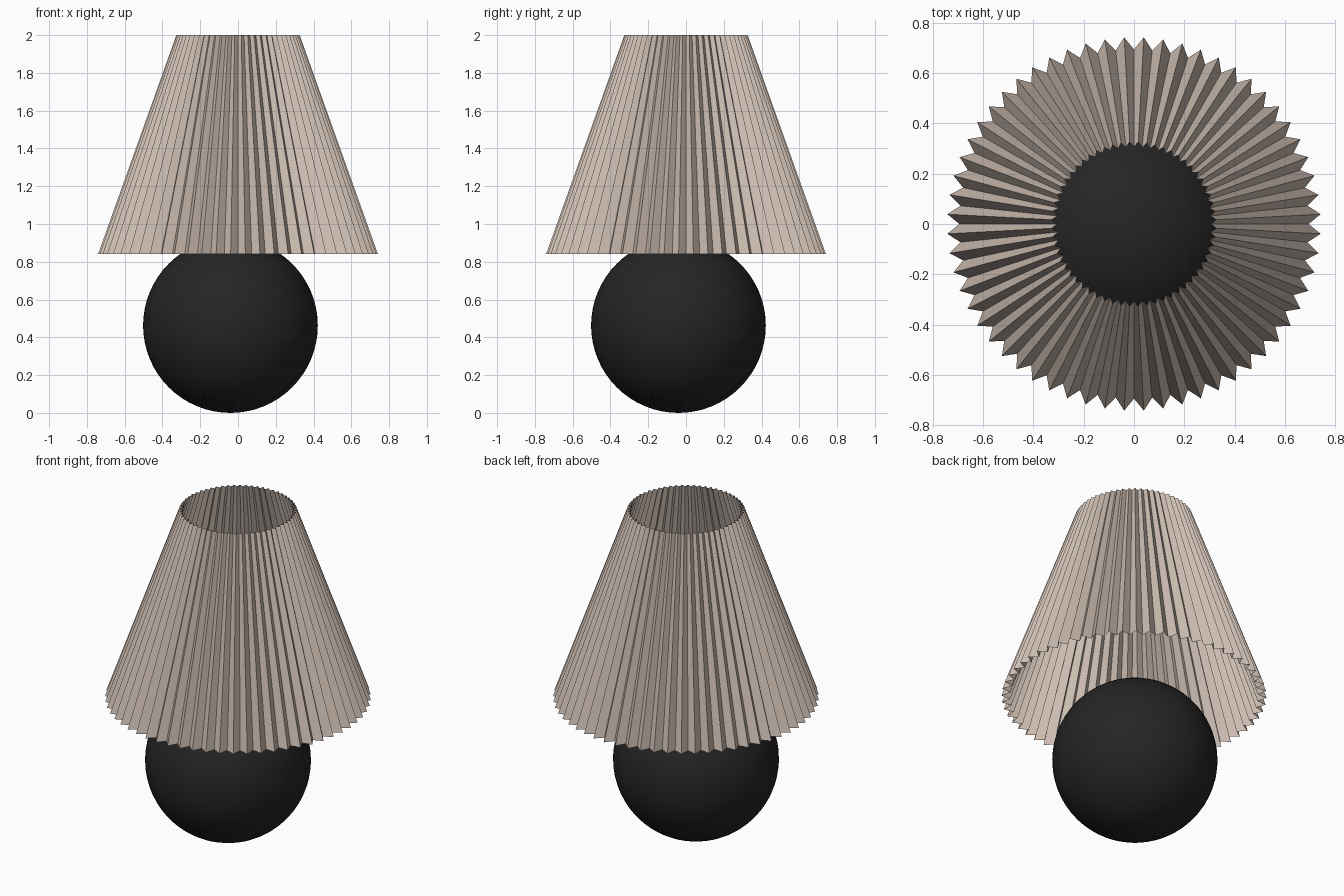
import bpy
import bmesh
from math import cos, sin, pi

cube = bpy.data.objects.get("Cube")
if cube:
    bpy.data.objects.remove(cube, do_unlink=True)


def make_material(name, rgb, roughness):
    mat = bpy.data.materials.new(name)
    mat.use_nodes = True
    colour = (*rgb, 1.0)
    mat.diffuse_color = colour
    bsdf = mat.node_tree.nodes["Principled BSDF"]
    bsdf.inputs["Base Color"].default_value = colour
    bsdf.inputs["Roughness"].default_value = roughness
    return mat


def add_object(name, bm, mat, smooth):
    mesh = bpy.data.meshes.new(name)
    for face in bm.faces:
        face.smooth = smooth
    bm.to_mesh(mesh)
    bm.free()
    mesh.materials.append(mat)
    obj = bpy.data.objects.new(name, mesh)
    bpy.context.collection.objects.link(obj)
    return obj


fabric = make_material("warm beige fabric", (0.62, 0.52, 0.45), 0.8)
black = make_material("matt black", (0.018, 0.018, 0.018), 0.5)

# Round base, set slightly off the shade's axis
RADIUS = 0.4625
bm = bmesh.new()
bmesh.ops.create_uvsphere(bm, u_segments=64, v_segments=32, radius=RADIUS)
bmesh.ops.translate(bm, vec=(-0.04, -0.04, RADIUS), verts=bm.verts)
add_object("ball_base", bm, black, True)

# Pleated conical shade, a single open sheet
PLEATS = 60
VALLEY = 0.935  # valley radius relative to the fold tips


def pleated_ring(bm, radius, z):
    ring = []
    for i in range(PLEATS * 2):
        angle = i * pi / PLEATS
        r = radius if i % 2 else radius * VALLEY
        ring.append(bm.verts.new((r * cos(angle), r * sin(angle), z)))
    return ring


bm = bmesh.new()
lower = pleated_ring(bm, 0.742, 0.84)
upper = pleated_ring(bm, 0.327, 2.0)
for i in range(len(lower)):
    j = (i + 1) % len(lower)
    bm.faces.new((lower[i], lower[j], upper[j], upper[i]))
add_object("pleated_shade", bm, fabric, False)
